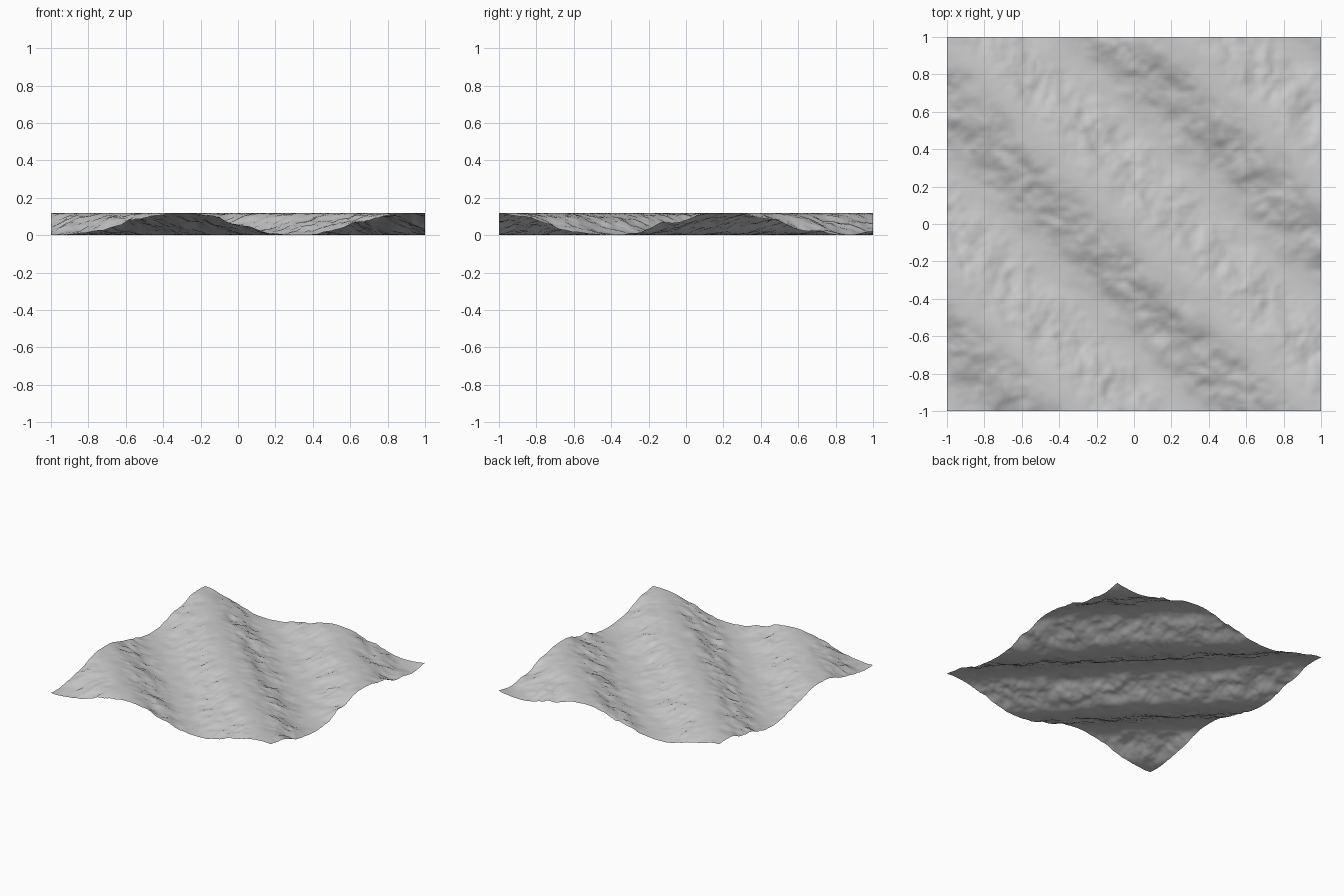
import bpy, bmesh, math
from mathutils import Vector, noise

if "Cube" in bpy.data.objects:
    bpy.data.objects.remove(bpy.data.objects["Cube"])

GRID = 128
HEIGHT = 0.12
CREST = -0.055      # x + y position of the middle crest line


# Fine multi-octave roughness that shifts the wave phase
def roughness(x, y):
    total, amp, freq = 0.0, 0.30, 6.0
    for octave in range(5):
        total += amp * noise.noise(Vector((x * freq + 3.7, y * freq + 9.2, octave * 5.3)))
        amp *= 0.6
        freq *= 2.0
    return total


# Diagonal dunes: a sine wave along x + y, eroded on its flanks
def terrain_height(x, y):
    phase = 5.0 * (x + y - CREST) + roughness(x, y)
    return HEIGHT * (0.5 + 0.5 * math.cos(phase))


# Open square sheet of terrain
bm = bmesh.new()
bmesh.ops.create_grid(bm, x_segments=GRID, y_segments=GRID, size=1.0)
for v in bm.verts:
    v.co.z = terrain_height(v.co.x, v.co.y)
for f in bm.faces:
    f.smooth = True
mesh = bpy.data.meshes.new("rolling_terrain")
bm.to_mesh(mesh)
bm.free()
terrain = bpy.data.objects.new("rolling_terrain", mesh)
bpy.context.collection.objects.link(terrain)
